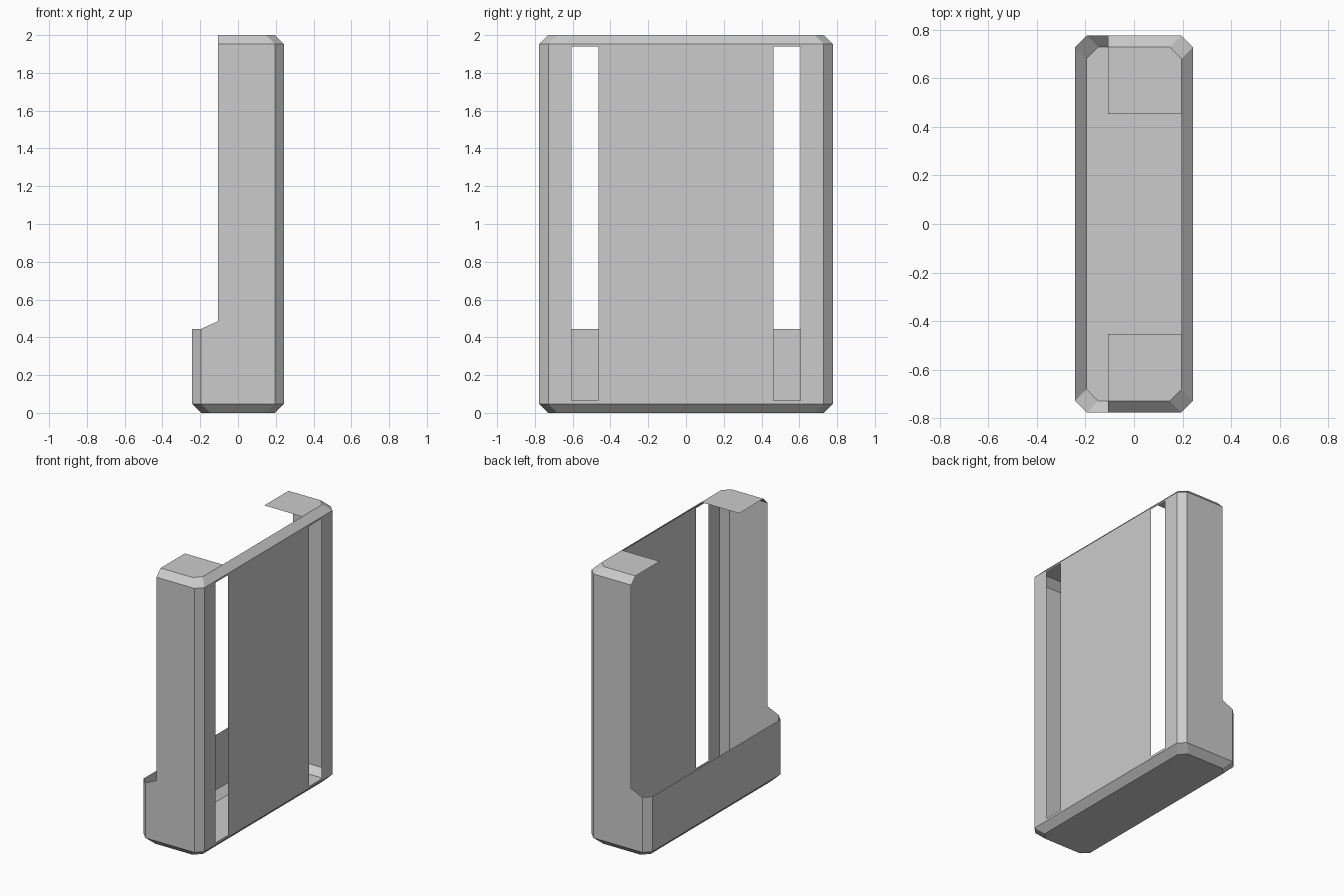
import bpy, bmesh
from mathutils import Vector

cube = bpy.data.objects.get("Cube")
if cube:
    bpy.data.objects.remove(cube, do_unlink=True)

HX, HY, TOP, C = 0.243, 0.777, 2.0, 0.048   # half sizes, height, chamfer
OPEN_X = -0.107                             # edge of the open side
LIP_Z = 0.445                               # height of the low wall
RISE = 0.04                                 # rise of the sloped shoulder
FLAP_Y = 0.453                              # inner edge of the top flaps
SLOT_Y, SLOT_Z = (0.463, 0.605), (0.065, 1.94)

gray = bpy.data.materials.new("light gray")
gray.use_nodes = True
color = (0.6, 0.6, 0.6, 1)
gray.diffuse_color = color
gray.node_tree.nodes["Principled BSDF"].inputs["Base Color"].default_value = color

bm = bmesh.new()


def ring(z, inset):
    """Octagonal outline: a rectangle with cut corners."""
    x, y = HX - inset, HY - inset
    pts = [(x, C - y), (x, y - C), (x - C, y), (C - x, y),
           (-x, y - C), (-x, C - y), (C - x, -y), (x - C, -y)]
    return [bm.verts.new((px, py, z)) for px, py in pts]


def cut(rule, point, normal):
    """Slice only the faces that match the rule."""
    faces = [f for f in bm.faces if rule(f.calc_center_median(), f.normal)]
    geom = set(faces)
    for f in faces:
        geom.update(f.edges, f.verts)
    bmesh.ops.bisect_plane(bm, geom=list(geom), dist=1e-5,
                           plane_co=point, plane_no=normal)
    bm.normal_update()


def remove(rule):
    faces = [f for f in bm.faces if rule(f.calc_center_median(), f.normal)]
    bmesh.ops.delete(bm, geom=faces, context='FACES')


# Closed chamfered body
rings = [ring(0, C), ring(C, 0), ring(TOP - C, 0), ring(TOP, C)]
bm.faces.new(rings[0][::-1])
bm.faces.new(rings[-1])
for low, high in zip(rings, rings[1:]):
    for i in range(len(low)):
        j = (i + 1) % len(low)
        bm.faces.new((low[i], low[j], high[j], high[i]))
bm.normal_update()

# Open side with a low wall and sloped shoulders
edge_x = C - HX
cut(lambda c, n: c.z > C, (OPEN_X, 0, 0), (1, 0, 0))
cut(lambda c, n: c.x < edge_x - 0.01 and C < c.z < TOP - C, (0, 0, LIP_Z), (0, 0, 1))
slope = Vector((-RISE, 0, OPEN_X - edge_x))
cut(lambda c, n: edge_x < c.x < OPEN_X and abs(n.y) > 0.9,
    (edge_x, 0, LIP_Z), slope.normalized())


def above_lip(c, n):
    rise = max(0, c.x - edge_x) / (OPEN_X - edge_x) * RISE
    return c.x < OPEN_X and c.z > LIP_Z + rise


remove(above_lip)

# Open top between two end flaps
for s in (-1, 1):
    cut(lambda c, n: n.z > 0.9, (0, s * FLAP_Y, 0), (0, 1, 0))
remove(lambda c, n: n.z > 0.9 and abs(c.y) < FLAP_Y)

# Two tall slots in the broad panel
for s in (-1, 1):
    for y in SLOT_Y:
        cut(lambda c, n: n.x > 0.9, (0, s * y, 0), (0, 1, 0))
for z in SLOT_Z:
    cut(lambda c, n: n.x > 0.9 and SLOT_Y[0] < abs(c.y) < SLOT_Y[1],
        (0, 0, z), (0, 0, 1))
remove(lambda c, n: n.x > 0.9 and SLOT_Y[0] < abs(c.y) < SLOT_Y[1]
       and SLOT_Z[0] < c.z < SLOT_Z[1])

mesh = bpy.data.meshes.new("open_case_shell")
bm.to_mesh(mesh)
bm.free()
mesh.materials.append(gray)
shell = bpy.data.objects.new("open_case_shell", mesh)
bpy.context.collection.objects.link(shell)
